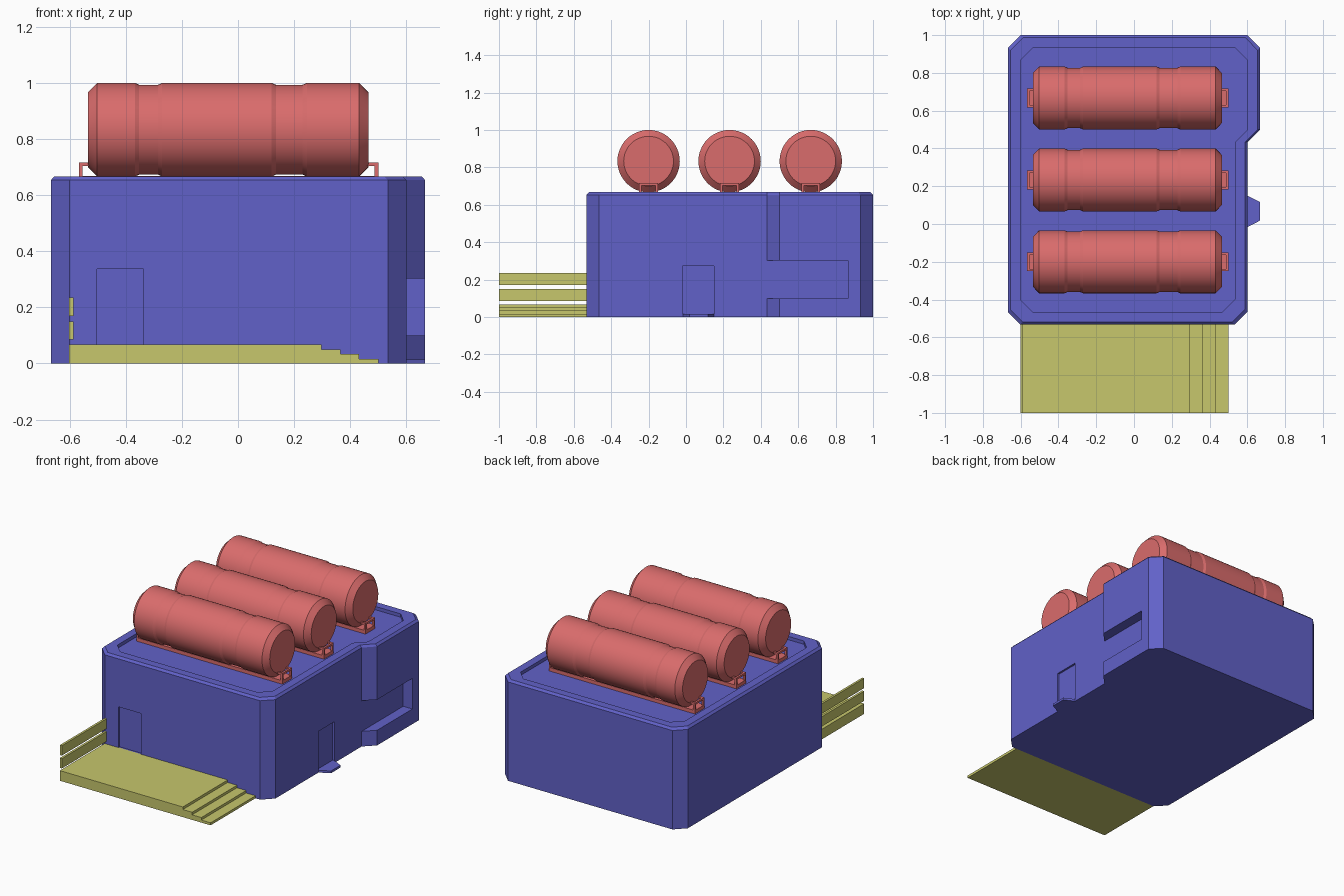
import bpy, bmesh, math

if "Cube" in bpy.data.objects:
    bpy.data.objects.remove(bpy.data.objects["Cube"])


def material(name, rgb):
    m = bpy.data.materials.new(name)
    m.diffuse_color = (*rgb, 1)
    m.use_nodes = True
    m.node_tree.nodes["Principled BSDF"].inputs["Base Color"].default_value = m.diffuse_color
    return m


BLUE = material("wall_blue", (0.12, 0.12, 0.58))
RED = material("tank_red", (0.70, 0.15, 0.15))
YELLOW = material("deck_yellow", (0.57, 0.57, 0.15))


def finish(name, bm, mat):
    bmesh.ops.recalc_face_normals(bm, faces=bm.faces)
    me = bpy.data.meshes.new(name)
    bm.to_mesh(me)
    bm.free()
    ob = bpy.data.objects.new(name, me)
    bpy.context.collection.objects.link(ob)
    me.materials.append(mat)
    return ob


def loft(name, rings, mat):
    """Skin a stack of closed rings and cap both ends."""
    bm = bmesh.new()
    rows = [[bm.verts.new(p) for p in r] for r in rings]
    n = len(rows[0])
    for a, b in zip(rows, rows[1:]):
        for i in range(n):
            j = (i + 1) % n
            bm.faces.new((a[i], a[j], b[j], b[i]))
    bm.faces.new(rows[0][::-1])
    bm.faces.new(rows[-1])
    return finish(name, bm, mat)


def box(name, x0, x1, y0, y1, z0, z1, mat):
    ring = [(x0, y0), (x1, y0), (x1, y1), (x0, y1)]
    return loft(name, [[(x, y, z) for x, y in ring] for z in (z0, z1)], mat)


# Building shell: chamfered outline with a rimmed roof
def outline(d, z):
    c = 0.066
    l, r, m, f, b = -0.667 + d, 0.667 - d, 0.6 - d, -0.532 + d, 1 - d
    pts = [(l + c, f), (m - c, f), (m, f + c), (m, 0.433), (r, 0.5),
           (r, b - c), (r - c, b), (l + c, b), (l, b - c), (l, f + c)]
    return [(x, y, z) for x, y in pts]


building = loft("building", [outline(0, 0), outline(0, 0.653), outline(0.013, 0.667),
                             outline(0.066, 0.667), outline(0.066, 0.645)], BLUE)

# Recessed doors and side window opening
for cut in ((-0.502, -0.336, -0.7, -0.519, 0.067, 0.336),
            (0.587, 0.8, -0.018, 0.15, 0.015, 0.272),
            (0.6, 0.8, 0.3, 0.867, 0.1, 0.302)):
    cutter = box("cutter", *cut, BLUE)
    cutter.hide_render = True
    mod = building.modifiers.new("cut", "BOOLEAN")
    mod.operation, mod.solver, mod.object = "DIFFERENCE", "EXACT", cutter
    bpy.context.view_layer.objects.active = building
    bpy.ops.object.modifier_apply(modifier=mod.name)
    bpy.data.objects.remove(cutter)

# Side doorstep
step = [(0.585, -0.017), (0.6, -0.017), (0.667, 0.018), (0.667, 0.117), (0.6, 0.15), (0.585, 0.15)]
loft("side_doorstep", [[(x, y, z) for x, y in step] for z in (0, 0.0149)], BLUE)

# Front deck with steps down to the right
deck = [(-0.602, 0), (0.5, 0), (0.5, 0.0167), (0.432, 0.0167), (0.432, 0.0333), (0.365, 0.0333),
        (0.365, 0.05), (0.297, 0.05), (0.297, 0.067), (-0.602, 0.067)]
loft("front_deck", [[(x, y, z) for x, z in deck] for y in (-1, -0.53)], YELLOW)

# Deck rail boards
for i, z in enumerate((0.085, 0.17)):
    box(f"rail_board_{i + 1}", -0.602, -0.587, -1, -0.53, z, z + 0.065, YELLOW)

# Roof tanks: (x, radius) profile with bevelled ends and two shallow bands
R, N = 0.1667, 0.160
profile = [(-0.535, 0.133), (-0.502, R), (-0.367, R), (-0.352, N), (-0.285, N), (-0.27, R),
           (0.12, R), (0.135, N), (0.23, N), (0.245, R), (0.432, R), (0.465, 0.133)]
SEG = 48
for k, cy in enumerate((-0.2, 0.233, 0.667), 1):
    rings = [[(x, cy + r * math.cos(2 * math.pi * i / SEG), 0.833 + r * math.sin(2 * math.pi * i / SEG))
              for i in range(SEG)] for x, r in profile]
    tank = loft(f"tank_{k}", rings, RED)
    bpy.ops.object.select_all(action="DESELECT")
    tank.select_set(True)
    bpy.context.view_layer.objects.active = tank
    bpy.ops.object.shade_smooth_by_angle(angle=math.radians(15))

    # Base plinth under the tank
    box(f"tank_base_{k}", -0.567, 0.5, cy - 0.05, cy + 0.05, 0.64, 0.668, RED)

    # Open bracket frames at both ends
    for side, xo, s in (("left", -0.567, 1), ("right", 0.5, -1)):
        xi, xt = xo + s * 0.013, xo + s * 0.07
        box(f"bracket_beam_{side}_{k}", *sorted((xo, xi)), cy - 0.05, cy + 0.05, 0.704, 0.717, RED)
        for j, y0 in enumerate((cy - 0.05, cy + 0.037), 1):
            box(f"bracket_post_{side}_{k}_{j}", *sorted((xo, xi)), y0, y0 + 0.013, 0.66, 0.704, RED)
            box(f"bracket_arm_{side}_{k}_{j}", *sorted((xi, xt)), y0, y0 + 0.013, 0.704, 0.717, RED)
